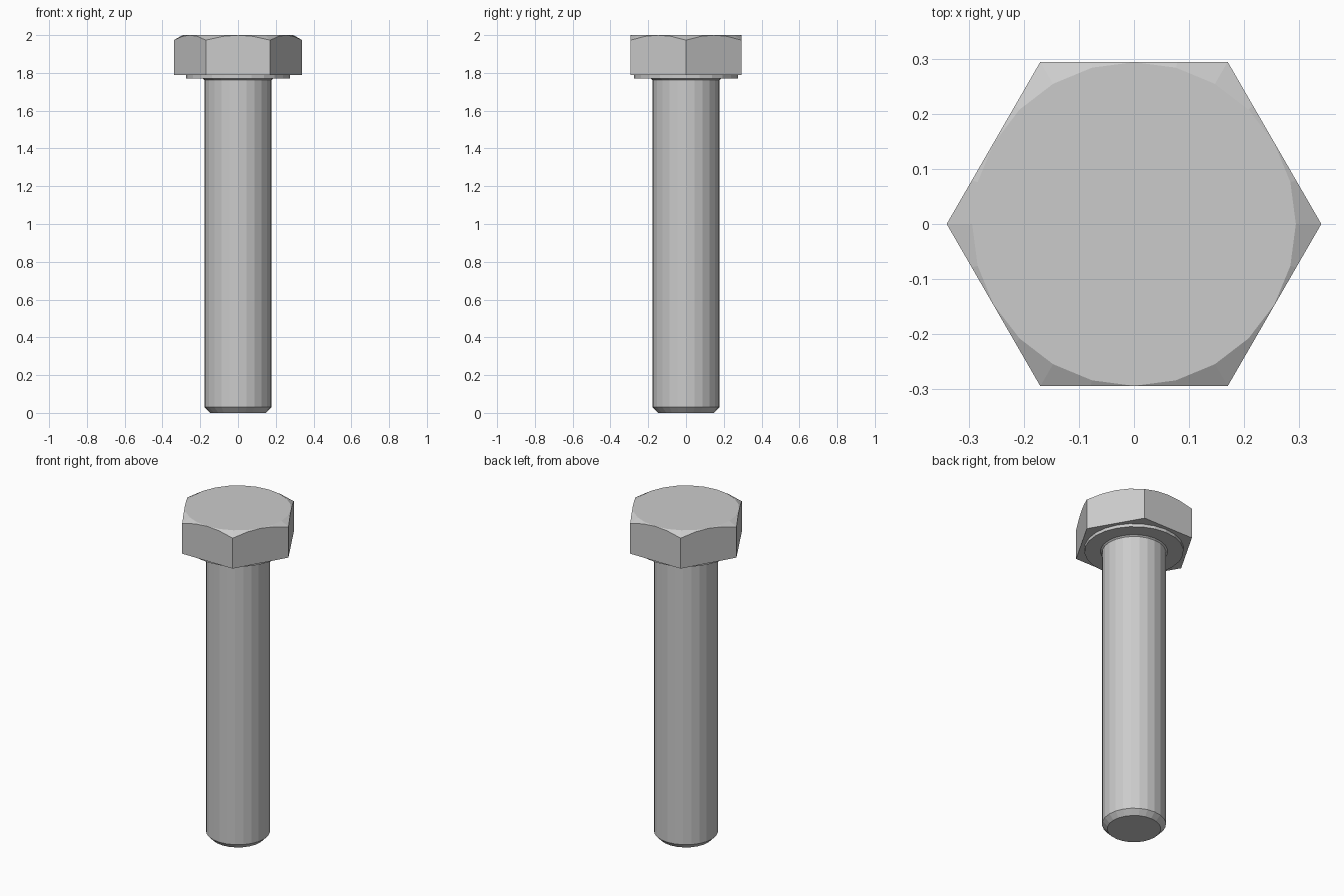
import bpy, bmesh, math

if "Cube" in bpy.data.objects:
    bpy.data.objects.remove(bpy.data.objects["Cube"])

SIDES = 24
CORNER_R = 0.34          # hexagon corner radius
HEAD_Z = 1.788           # underside of hexagon


def lathe(name, profile, sides=SIDES):
    """Closed solid of revolution from (radius, z) pairs, bottom to top."""
    bm = bmesh.new()
    rings = []
    for r, z in profile:
        rings.append([bm.verts.new((r * math.cos(2 * math.pi * i / sides),
                                    r * math.sin(2 * math.pi * i / sides), z))
                      for i in range(sides)])
    for low, high in zip(rings, rings[1:]):
        for i in range(sides):
            j = (i + 1) % sides
            bm.faces.new((low[i], low[j], high[j], high[i]))
    bm.faces.new(rings[0][::-1])
    bm.faces.new(rings[-1])
    mesh = bpy.data.meshes.new(name)
    bm.to_mesh(mesh)
    bm.free()
    obj = bpy.data.objects.new(name, mesh)
    bpy.context.collection.objects.link(obj)
    return obj


# Shank with chamfered tip, small fillet and washer face under the head
lathe("shank", [(0.148, 0.0), (0.177, 0.03), (0.177, 1.762), (0.186, 1.769),
                (0.274, 1.769), (0.274, HEAD_Z)])

# Hexagonal head
head = lathe("hex_head", [(CORNER_R, HEAD_Z), (CORNER_R, 2.0)], 6)

# Cone cutter that chamfers the top corners at 30 degrees
top_r = 0.2938
drop = 0.1
cone_r = top_r + drop / math.tan(math.radians(30))
cutter = lathe("chamfer_cutter", [(cone_r, 1.6), (cone_r, 2.0 - drop), (top_r, 2.0),
                                  (top_r - 0.02, 2.0 + 0.02)])
cutter.hide_render = True
cutter.hide_viewport = True
cutter.display_type = 'WIRE'

chamfer = head.modifiers.new("corner_chamfer", 'BOOLEAN')
chamfer.operation = 'INTERSECT'
chamfer.solver = 'EXACT'
chamfer.object = cutter
